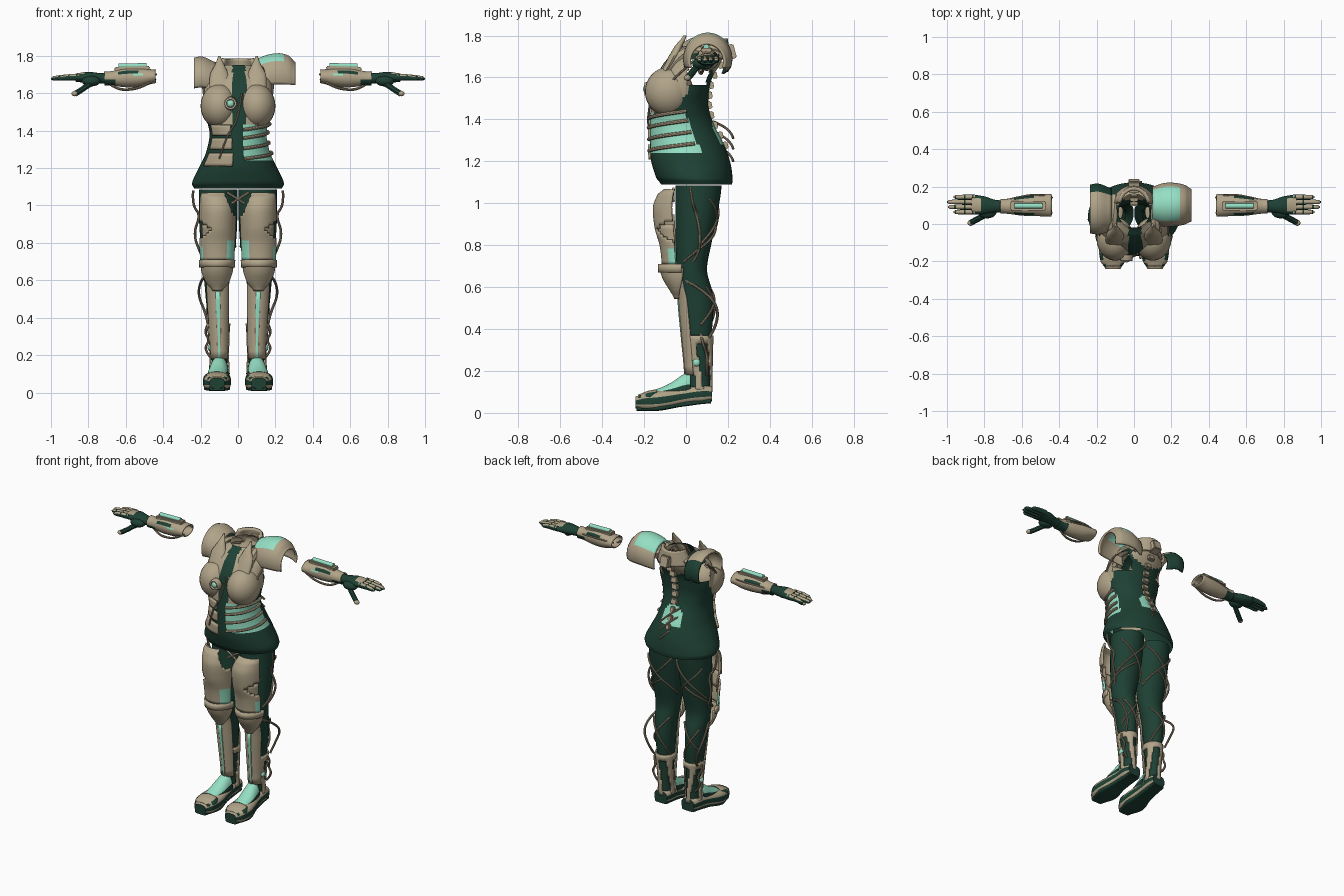
import bpy, bmesh
from math import sin, cos, radians, copysign
from mathutils import Matrix, Vector, Euler

if "Cube" in bpy.data.objects:
    bpy.data.objects.remove(bpy.data.objects["Cube"])

def material(name, rgb):
    m = bpy.data.materials.new(name)
    m.use_nodes = True
    m.diffuse_color = (*rgb, 1)
    m.node_tree.nodes["Principled BSDF"].inputs["Base Color"].default_value = (*rgb, 1)
    return m

MATS = [material("dark green suit", (.013, .052, .034)), material("beige armor", (.44, .37, .25)),
        material("mint glow", (.3, .74, .55)), material("brown cable", (.31, .25, .175))]
DARK, BEIGE, MINT, CABLE = range(4)

def finish(name, mesh, mirror=False, thick=0):
    for m in MATS:
        mesh.materials.append(m)
    ob = bpy.data.objects.new(name, mesh)
    bpy.context.collection.objects.link(ob)
    if thick:
        mod = ob.modifiers.new("thickness", "SOLIDIFY")
        mod.thickness, mod.offset = thick, 0
    if mirror:
        ob.modifiers.new("mirror", "MIRROR").use_mirror_merge = False
    return ob

def from_bmesh(name, bm, mat=None, **kw):
    if mat is not None:
        for f in bm.faces:
            f.material_index = mat
    mesh = bpy.data.meshes.new(name)
    bm.to_mesh(mesh)
    bm.free()
    return finish(name, mesh, **kw)

def blend(secs, k):
    """Smooth in-between cross-sections, k per span."""
    out = []
    for i in range(len(secs) - 1):
        p = [secs[max(i - 1, 0)], secs[i], secs[i + 1], secs[min(i + 2, len(secs) - 1)]]
        for s in range(k):
            t = s / k
            out.append([b + (c - a) * t / 2 + (a - 2.5 * b + 2 * c - d / 2) * t * t
                        + (1.5 * (b - c) + (d - a) / 2) * t ** 3 for a, b, c, d in zip(*p)])
            out[-1][0] = secs[i][0] + (secs[i + 1][0] - secs[i][0]) * t
    return out + [list(secs[-1])]

def at(secs, z):
    return min(blend(secs, 16), key=lambda s: abs(s[0] - z))

def loft(name, secs, color, axis="Z", arc=(0, 360), n=32, k=4, power=2, cap=False, **kw):
    """Skin cross-sections (position, u, v, radius u, radius v); color is an index or a rule."""
    bm = bmesh.new()
    closed = arc[1] - arc[0] == 360
    count = n if closed else n + 1
    angs = [arc[0] + (arc[1] - arc[0]) * j / n for j in range(count)]
    place = {"Z": lambda t, u, v: (u, v, t), "X": lambda t, u, v: (t, u, v),
             "Y": lambda t, u, v: (u, t, v)}[axis]
    bend = lambda w: copysign(abs(w) ** (2 / power), w)
    rings = [[bm.verts.new(place(t, u + ru * bend(cos(radians(a))), v + rv * bend(sin(radians(a)))))
              for a in angs] for t, u, v, ru, rv in blend(secs, k)]
    for r, q in zip(rings, rings[1:]):
        for j in range(n):
            j2 = (j + 1) % count
            vs = [r[j], r[j2], q[j2], q[j]]
            c = sum((v.co for v in vs), Vector()) / 4
            m = color(c, arc[0] + (arc[1] - arc[0]) * (j + .5) / n) if callable(color) else color
            if m is not None:
                bm.faces.new(vs).material_index = m
    if cap:
        for ring in (rings[0][::-1], rings[-1]):
            bm.faces.new(ring).material_index = color if isinstance(color, int) else DARK
    bmesh.ops.delete(bm, geom=[v for v in bm.verts if not v.link_faces], context="VERTS")
    if axis == "Y":
        bmesh.ops.reverse_faces(bm, faces=bm.faces[:])
    return from_bmesh(name, bm, **kw)

def ball(name, loc, size, mat, **kw):
    bm = bmesh.new()
    bmesh.ops.create_uvsphere(bm, u_segments=28, v_segments=18, radius=1,
                              matrix=Matrix.LocRotScale(Vector(loc), None, Vector(size)))
    return from_bmesh(name, bm, mat, **kw)

def box(name, loc, size, mat, rot=(0, 0, 0), **kw):
    bm = bmesh.new()
    bmesh.ops.create_cube(bm, size=1, matrix=Matrix.LocRotScale(
        Vector(loc), Euler([radians(r) for r in rot]), Vector(size)))
    bmesh.ops.bevel(bm, geom=bm.edges[:], offset=.005, segments=2, affect="EDGES")
    return from_bmesh(name, bm, mat, **kw)

def tube(name, pts, r=.007, mat=CABLE, **kw):
    cu = bpy.data.curves.new(name, "CURVE")
    cu.dimensions, cu.bevel_depth, cu.bevel_resolution, cu.use_fill_caps = "3D", r, 2, True
    sp = cu.splines.new("NURBS")
    sp.points.add(len(pts) - 1)
    for p, co in zip(sp.points, pts):
        p.co = (*co, 1)
    sp.use_endpoint_u, sp.order_u, sp.resolution_u = True, 3, 6
    tmp = bpy.data.objects.new(name + "_path", cu)
    mesh = bpy.data.meshes.new_from_object(tmp)
    bpy.data.objects.remove(tmp)
    mesh.materials.clear()
    finish(name, mesh, **kw)
    for p in mesh.polygons:
        p.material_index = mat

def wrap(name, secs, z0, z1, a0, a1, r=.006, mat=CABLE, **kw):
    """Cable wound around a lofted body."""
    pts = []
    for i in range(15):
        z, a = z0 + (z1 - z0) * i / 14, radians(a0 + (a1 - a0) * i / 14)
        _, u, v, ru, rv = at(secs, z)
        pts.append((u + (ru + r) * cos(a), v + (rv + r) * sin(a), z))
    tube(name, pts, r, mat, **kw)

# Torso and flared skirt, open at the neck and arm holes
TORSO = [(1.09, 0, .05, .235, .17), (1.12, 0, .04, .245, .182), (1.2, 0, .022, .21, .188),
         (1.28, 0, .005, .172, .176), (1.38, 0, -.02, .152, .152), (1.46, 0, -.03, .168, .138),
         (1.53, 0, -.025, .185, .135), (1.6, 0, -.01, .185, .135), (1.67, 0, .03, .175, .135),
         (1.72, 0, .06, .13, .12), (1.75, 0, .07, .085, .09)]

def torso_rule(c, a):
    if abs(c.x) > .1 and 1.57 < c.z < 1.69 and .01 < c.y < .11:
        return None
    if c.z > 1.43 and c.y < min(.01, -.1 + (c.z - 1.43) * 1.2) and not -.03 < c.x < .04:
        return BEIGE
    if c.x > .03 and 1.24 < c.z < 1.43 and c.y < .05 - (c.z - 1.3) * .4:
        return MINT
    if c.y > .05 and abs(c.x) < .065 and 1.28 < c.z < 1.42 - abs(c.x):
        return MINT
    return BEIGE if c.y > .1 and abs(c.x) < .12 and c.z > 1.6 + abs(c.x) * .4 else DARK

loft("torso", TORSO, torso_rule, n=72, k=6)

def torso_plate(name, z0, z1, arc, grow):
    secs = []
    for z in (z0, (z0 + z1) / 2, z1):
        _, u, v, ru, rv = at(TORSO, z)
        secs.append((z, u, v, ru + grow, rv + grow))
    loft(name, secs, BEIGE, arc=arc, n=16, k=2, thick=.014)

for i, z in enumerate((1.25, 1.305, 1.36, 1.405)):
    wrap(f"rib_strip_{i}", TORSO, z, z + .035, 280, 372, .009, BEIGE)
for i, (z, h) in enumerate(((1.21, .07), (1.3, .06), (1.375, .055))):
    torso_plate(f"abdomen_plate_{i}", z, z + h, (212, 262 - i * 3), .006)

# Chest armor
ball("breast_plate", (.1, -.08, 1.532), (.1, .116, .118), BEIGE, mirror=True)
ball("chest_jewel", (-.04, -.19, 1.545), (.02, .015, .02), MINT)
loft("jewel_ring", [(-.198, -.04, 1.545, .026, .026), (-.165, -.04, 1.545, .032, .032)], BEIGE,
     axis="Y", thick=.01)
loft("collar_wing", [(1.6, .09, -.11, .06, .02), (1.7, .1, -.06, .05, .024),
                     (1.75, .098, -.035, .026, .018), (1.8, .1, -.005, .006, .008)], BEIGE, n=16, cap=True, mirror=True)
tube("shoulder_strap", [(.12, -.1, 1.6), (.12, -.04, 1.71), (.11, .06, 1.735), (.1, .15, 1.7)], .028, BEIGE, mirror=True)
wrap("side_cable", TORSO, 1.68, 1.42, 0, -55, mirror=True)
tube("belly_cable", [(.02, -.16, 1.6), (0, -.175, 1.45), (-.06, -.185, 1.38), (-.1, -.16, 1.25)], .005)

# Back collar, spine and rear cables
loft("back_collar", [(1.69, 0, .07, .12, .13), (1.74, 0, .08, .1, .115), (1.785, 0, .09, .08, .1)],
     BEIGE, arc=(15, 165), n=10, thick=.02)
box("collar_block", (0, .205, 1.72), (.06, .06, .07), BEIGE, (15, 0, 0))
for i in range(9):
    z = 1.66 - i * .048
    _, u, v, ru, rv = at(TORSO, z)
    box(f"spine_{i}", (0, v + rv + .004, z), (.045 if i < 6 else .03, .026, .036), BEIGE, (12, 0, 0))
for i, z in enumerate((1.22, 1.28, 1.33)):
    tube(f"rear_cable_{i}", [(-.05, .13, z + .06), (-.02, .18, z + .04), (.02, .22, z), (.04, .225, z - .02)], .006)

# Shoulder guards, one broad with a mint top and one narrow
loft("left_shoulder_guard", [(.1, .1, 1.67, .095, .11), (.16, .103, 1.685, .11, .115), (.22, .104, 1.69, .11, .118),
                             (.27, .103, 1.685, .1, .11), (.305, .1, 1.675, .082, .085)],
     lambda c, a: MINT if c.x < .25 and 38 < a < 138 else BEIGE, axis="X", arc=(-20, 200), thick=.012)
loft("right_shoulder_guard", [(-.235, .08, 1.675, .125, .11), (-.19, .08, 1.68, .13, .11), (-.12, .075, 1.66, .11, .1)],
     lambda c, a: DARK if a < 45 else BEIGE, axis="X", arc=(-25, 205), thick=.012)

# Legs
LEG = [(.07, .1, .065, .045, .05), (.2, .1, .065, .04, .05), (.35, .105, .06, .05, .06),
       (.48, .11, .055, .06, .075), (.58, .113, .045, .066, .08), (.68, .11, .028, .08, .072),
       (.8, .106, .035, .095, .085), (.95, .106, .05, .103, .1), (1.085, .105, .06, .103, .11)]
loft("leg", LEG, DARK, mirror=True)

def thigh_rule(c, a):
    if not 190 < a < 348 or (c.z > .95 and c.x < .03 + (c.z - .95) * .4):
        return None
    if c.z < .82 - abs(c.x - .06) * .3 and not 238 < a < 322:
        return MINT
    return None if c.x > .14 + abs(c.z - .87) * 1.2 else BEIGE

loft("thigh_plate", [(.71, .112, -.03, .088, .08), (.8, .112, -.035, .092, .085), (.88, .11, -.035, .094, .108),
                     (.98, .11, -.04, .094, .112), (1.04, .115, -.04, .086, .09), (1.065, .12, -.04, .075, .06)],
     thigh_rule, arc=(175, 365), n=40, k=6, thick=.012, mirror=True)
loft("thigh_guard", [(.8, .115, -.03, .075, .088), (.9, .115, -.035, .078, .1)], BEIGE,
     arc=(250, 345), n=16, thick=.008, mirror=True)
loft("knee_band", [(.67, .112, -.01, .088, .115), (.71, .112, -.01, .09, .115)], BEIGE,
     arc=(185, 355), thick=.016, k=2, mirror=True)
loft("knee_cap", [(.545, .11, -.035, .02, .015), (.59, .11, -.03, .055, .045), (.64, .112, -.02, .076, .085),
                  (.69, .112, -.015, .083, .105)], BEIGE, arc=(178, 362), thick=.012, mirror=True)
SHIN = [(.18, .1, .055, .046, .055), (.35, .103, .045, .053, .06), (.54, .108, .028, .06, .06), (.63, .11, .0, .06, .04)]
loft("shin_plate", SHIN, BEIGE, arc=(202, 338), thick=.01, mirror=True)
loft("shin_light", [(z, u, v, a + .006, b + .006) for z, u, v, a, b in SHIN[:3]],
     lambda c, a: MINT if c.z > .38 or 264 < a < 276 else BEIGE,
     arc=(260, 280), n=5, thick=.006, mirror=True)
for i, turn in enumerate(((.72, .88, 330, 460), (.8, 1.05, 20, 150), (.78, 1.02, 160, 30), (.42, .62, 10, 140), (.34, .6, 170, 40))):
    wrap(f"leg_cable_{i}", LEG, *turn, mirror=True)
tube("hip_cable", [(.24, .02, 1.08), (.245, .03, 1.0), (.2, .05, .95), (.24, .07, .85), (.2, .06, .74), (.17, .0, .69)], mirror=True)
tube("calf_cable", [(.17, .0, .63), (.2, .06, .6), (.215, .15, .52), (.17, .15, .42), (.16, .11, .36)], mirror=True)
tube("ankle_cable", [(.15, .07, .38), (.185, .08, .33), (.15, .1, .28), (.185, .1, .23), (.14, .1, .18)], mirror=True)
for s in (1, -1):
    tube("crotch_strap", [(s * .06, -.06, 1.07), (0, -.065, 1.035), (-s * .035, -.06, 1.01)], .007, BEIGE)

# Ankle braces and feet
loft("ankle_brace", [(.1, .1, .065, .052, .058), (.2, .1, .065, .048, .058), (.29, .102, .062, .053, .064), (.37, .105, .06, .06, .068)],
     lambda c, a: BEIGE if c.z > .335 or (a + c.z * 150) % 90 < 34 else None, n=36, thick=.008, mirror=True)
ball("ankle_stud", (.15, .05, .24), (.012, .018, .018), MINT, mirror=True)
loft("shoe", [(-.24, .112, .05, .04, .028), (-.2, .113, .055, .066, .042), (-.12, .112, .06, .075, .048),
              (0, .105, .08, .056, .04), (.08, .102, .09, .056, .042), (.125, .1, .09, .046, .036)],
     lambda c, a: BEIGE if 15 < a < 165 or 195 < a < 225 or 315 < a < 345 else DARK,
     axis="Y", power=3, cap=True, mirror=True)
loft("sole", [(-.235, .112, .022, .04, .012), (-.13, .112, .024, .07, .014), (-.03, .107, .04, .052, .012),
              (.12, .1, .058, .045, .012)], DARK, axis="Y", power=4, cap=True, mirror=True)
loft("instep_plate", [(-.14, .112, .09, .042, .02), (-.07, .108, .095, .05, .045), (0, .102, .1, .048, .085), (.02, .1, .1, .045, .09)],
     lambda c, a: MINT if 22 < a < 158 else DARK, axis="Y", arc=(0, 180), thick=.008, mirror=True)
loft("toe_guard", [(-.225, .112, .07, .045, .015), (-.18, .112, .075, .066, .026), (-.14, .112, .08, .064, .028)],
     lambda c, a: BEIGE if 40 < a < 140 else DARK, axis="Y", arc=(0, 180), thick=.008, mirror=True)

# Forearms
def forearm_rule(c, a):
    if .5 < c.x < .56 and 160 < a < 172:
        return MINT
    return DARK if .53 < c.x < .64 and (22 < a < 42 or 138 < a < 155) or c.x > .66 and a > 190 else BEIGE

loft("forearm", [(.44, .1, 1.69, .056, .032), (.52, .1, 1.685, .054, .046), (.6, .097, 1.684, .048, .048),
                 (.68, .095, 1.68, .036, .034), (.715, .095, 1.68, .035, .034)],
     forearm_rule, axis="X", k=6, thick=.008, mirror=True)
box("forearm_rail", (.565, .097, 1.733), (.19, .05, .02), BEIGE, (0, 2, 0), mirror=True)
loft("forearm_light", [(.49, .097, 1.748, .014, .013), (.64, .097, 1.746, .014, .013)], MINT, axis="X", n=16, cap=True, mirror=True)
tube("forearm_cable", [(.44, .06, 1.68), (.5, .06, 1.635), (.6, .07, 1.615), (.66, .08, 1.63), (.7, .09, 1.66)], mirror=True)
tube("elbow_cable", [(.435, .14, 1.7), (.5, .16, 1.71), (.6, .15, 1.7), (.69, .125, 1.69)], .005, mirror=True)

# Hands
loft("palm", [(.69, .095, 1.68, .032, .028), (.74, .095, 1.68, .034, .028), (.8, .1, 1.684, .048, .031), (.87, .104, 1.684, .053, .022)],
     lambda c, a: BEIGE if c.x > .81 and 50 < a < 130 else DARK, axis="X", cap=True, mirror=True)
for i, (y, tip) in enumerate(((.064, .965), (.091, .995), (.118, 1), (.144, .965))):
    loft(f"finger_{i}", [(.85, y, 1.686, .013, .018), (.91, y, 1.685, .0125, .0165), (tip - .012, y, 1.68, .011, .012), (tip, y, 1.678, .004, .004)],
         lambda c, a: BEIGE if 30 < a < 150 and (c.x - .86) % .045 > .007 else DARK,
         axis="X", n=14, k=7, cap=True, mirror=True)
ball("thumb_base", (.785, .065, 1.665), (.05, .035, .028), DARK, mirror=True)
tube("thumb", [(.76, .075, 1.665), (.8, .045, 1.645), (.84, .025, 1.615), (.87, .008, 1.598)], .016, DARK, mirror=True)
ball("thumb_tip", (.873, .006, 1.598), (.017, .016, .014), BEIGE, mirror=True)

# Smooth shading with sharp edges kept
for ob in bpy.context.collection.objects:
    if ob.type == "MESH":
        ob.select_set(True)
        bpy.context.view_layer.objects.active = ob
bpy.ops.object.shade_smooth_by_angle(angle=radians(40))
